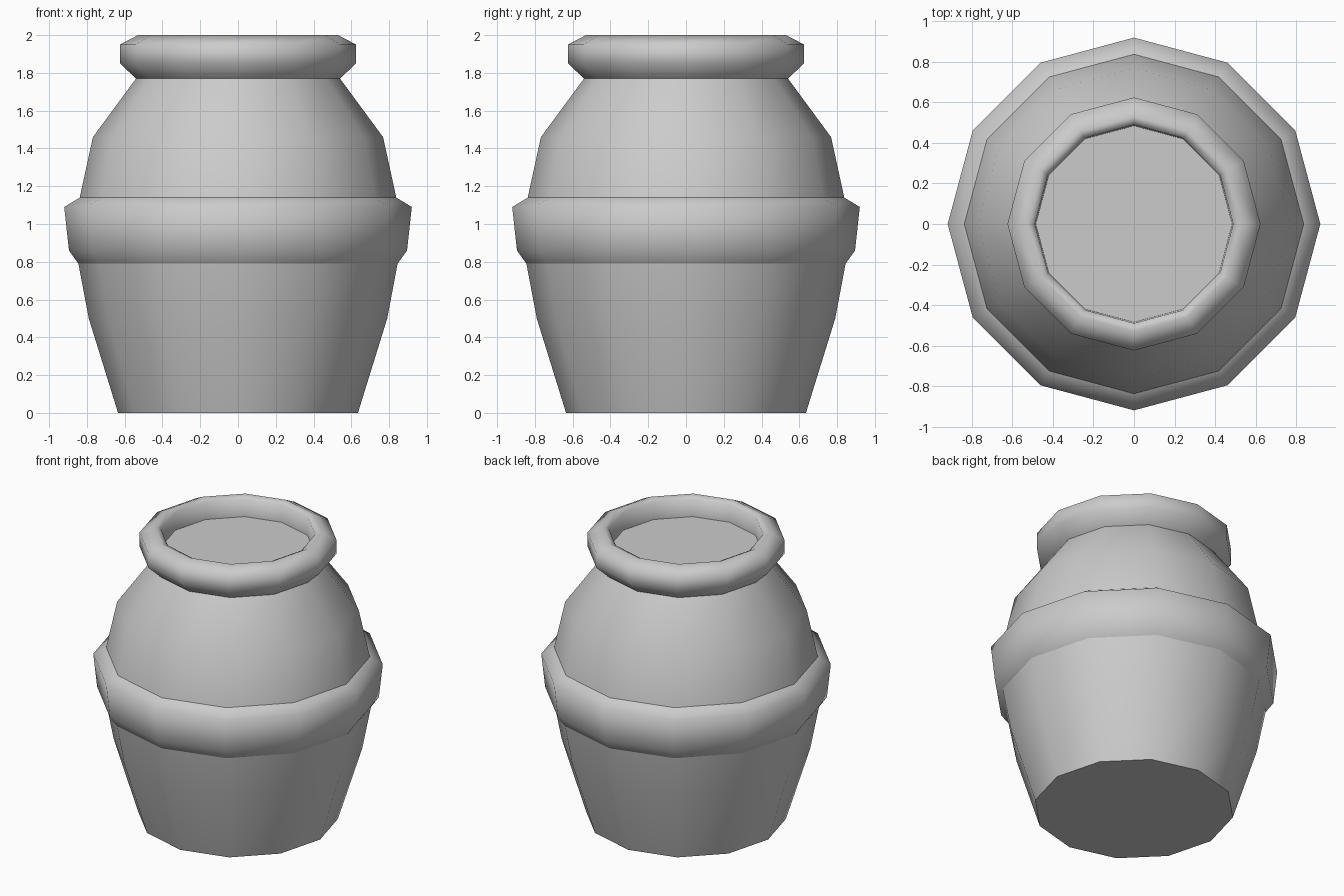
import bpy, bmesh
from math import sin, cos, pi

if "Cube" in bpy.data.objects:
    bpy.data.objects.remove(bpy.data.objects["Cube"])

SIDES = 12


def lathe(name, profile, cap_start=False, cap_end=False):
    """Revolve (radius, height) points around z; caps stay flat."""
    bm = bmesh.new()
    rings = []
    for r, z in profile:
        rings.append([bm.verts.new((r * cos(2 * pi * i / SIDES), r * sin(2 * pi * i / SIDES), z))
                      for i in range(SIDES)])
    for a, b in zip(rings, rings[1:]):
        for i in range(SIDES):
            j = (i + 1) % SIDES
            bm.faces.new((a[i], a[j], b[j], b[i])).smooth = True
    caps = []
    if cap_start:
        caps.append(bm.faces.new(rings[0][::-1]))
    if cap_end:
        caps.append(bm.faces.new(rings[-1]))
    # Sharp cap borders keep the discs crisp
    for face in caps:
        for edge in face.edges:
            edge.smooth = False
    mesh = bpy.data.meshes.new(name)
    bm.to_mesh(mesh)
    bm.free()
    obj = bpy.data.objects.new(name, mesh)
    bpy.context.collection.objects.link(obj)
    return obj


# Tapered lower body with flat base
lathe("lower_body", [(0.635, 0), (0.79, 0.50), (0.845, 0.79)], cap_start=True)

# Raised belt around the belly
lathe("belly_band", [(0.845, 0.79), (0.895, 0.86), (0.92, 1.09), (0.838, 1.14)])

# Shoulder narrowing to the neck
lathe("shoulder", [(0.838, 1.14), (0.768, 1.46), (0.54, 1.77)])

# Thick lip, turning inward to the recessed flat disc
lathe("rim", [(0.54, 1.77), (0.625, 1.85), (0.625, 1.95), (0.53, 2.0), (0.49, 1.98), (0.485, 1.86)],
      cap_end=True)
